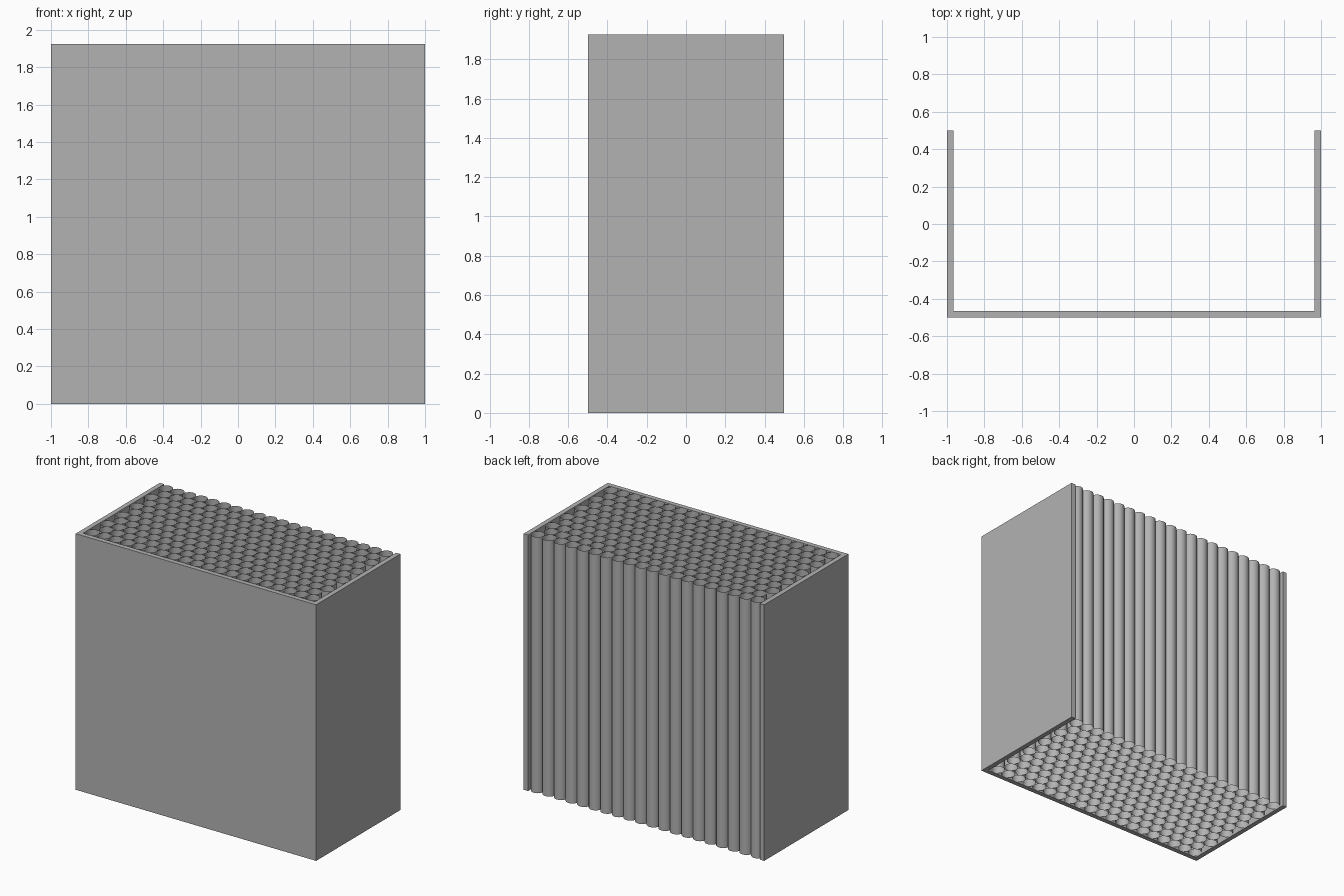
import bpy, bmesh, math
from mathutils import Matrix

if "Cube" in bpy.data.objects:
    bpy.data.objects.remove(bpy.data.objects["Cube"], do_unlink=True)

HEIGHT = 1.925
WALL = 0.036
COLUMNS, ROWS, SIDES = 20, 11, 20
DIAMETER = (2 - 2 * WALL) / COLUMNS
RADIUS = DIAMETER / 2

grey = bpy.data.materials.new("plain grey")
grey.use_nodes = True
grey.diffuse_color = (0.45, 0.45, 0.45, 1)
grey.node_tree.nodes["Principled BSDF"].inputs["Base Color"].default_value = grey.diffuse_color


def make_object(name, bm):
    mesh = bpy.data.meshes.new(name)
    bm.to_mesh(mesh)
    bm.free()
    mesh.materials.append(grey)
    obj = bpy.data.objects.new(name, mesh)
    bpy.context.collection.objects.link(obj)
    return obj


# Casing: a U-shaped plan, open at the back, top and bottom
inner = 1 - WALL
plan = [(-1, -0.5), (1, -0.5), (1, 0.5), (inner, 0.5),
        (inner, WALL - 0.5), (-inner, WALL - 0.5), (-inner, 0.5), (-1, 0.5)]
bm = bmesh.new()
base = bm.faces.new([bm.verts.new((x, y, 0)) for x, y in plan])
top = bmesh.ops.extrude_face_region(bm, geom=[base], use_keep_orig=True)
bmesh.ops.translate(bm, vec=(0, 0, HEIGHT),
                    verts=[g for g in top["geom"] if isinstance(g, bmesh.types.BMVert)])
bmesh.ops.recalc_face_normals(bm, faces=bm.faces)
make_object("casing", bm)

# Tubes: open-ended, packed in staggered rows from the back to the front wall
row_step = (1 - WALL - DIAMETER) / (ROWS - 1)
bm = bmesh.new()
for row in range(ROWS):
    count = COLUMNS - row % 2
    y = 0.5 - RADIUS - row * row_step
    for i in range(count):
        x = (i - (count - 1) / 2) * DIAMETER
        bmesh.ops.create_cone(bm, cap_ends=False, segments=SIDES,
                              radius1=RADIUS, radius2=RADIUS, depth=HEIGHT,
                              matrix=Matrix.Translation((x, y, HEIGHT / 2)))
tubes = make_object("tubes", bm)

bpy.ops.object.select_all(action="DESELECT")
tubes.select_set(True)
bpy.context.view_layer.objects.active = tubes
bpy.ops.object.shade_smooth_by_angle(angle=math.radians(40))
